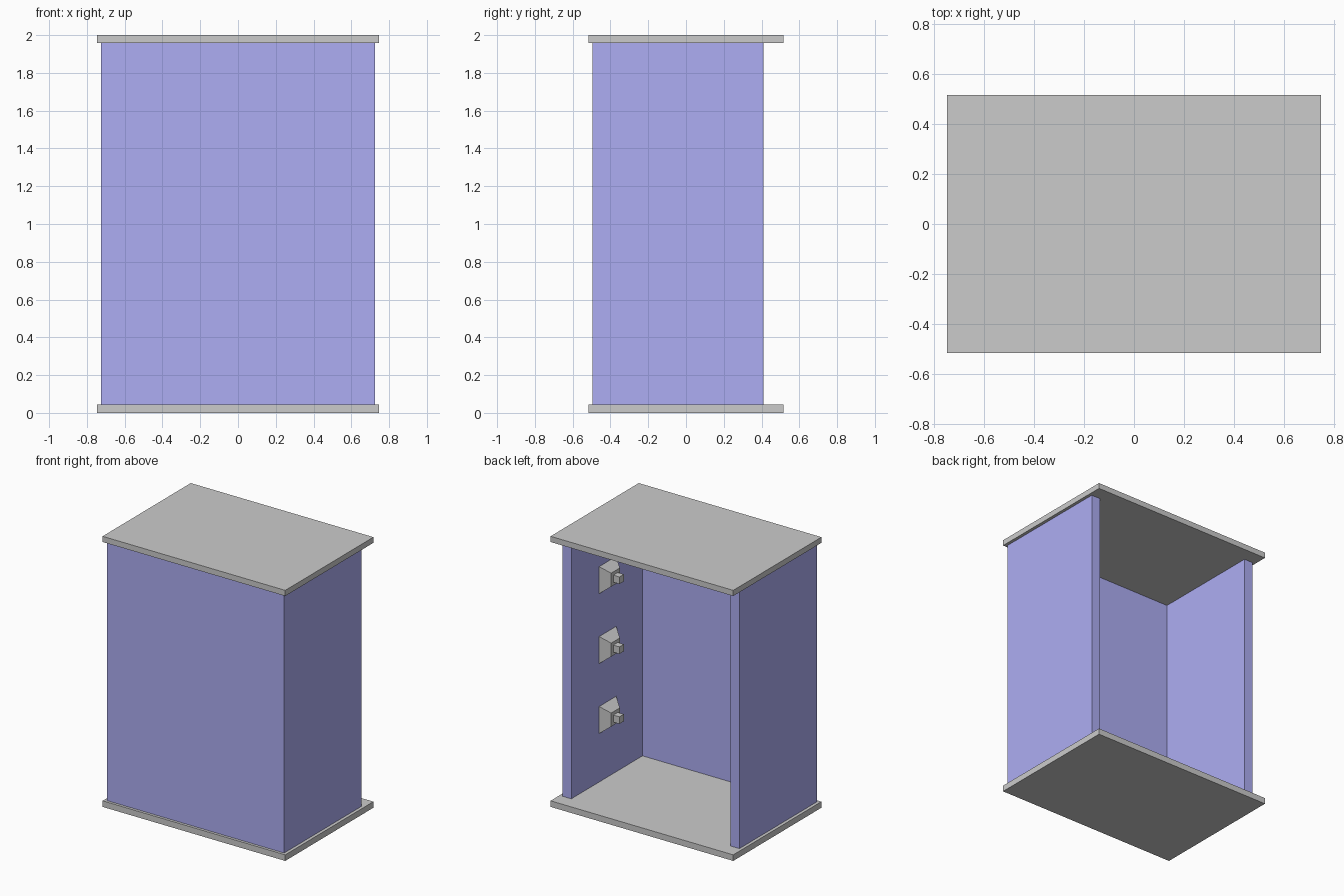
import bpy, bmesh

if "Cube" in bpy.data.objects:
    bpy.data.objects.remove(bpy.data.objects["Cube"])

blue = bpy.data.materials.new("blue_panel")
blue.diffuse_color = (0.42, 0.42, 0.9, 1)
blue.use_nodes = True
blue.node_tree.nodes["Principled BSDF"].inputs["Base Color"].default_value = blue.diffuse_color


def box(name, x, y, z, mat=None):
    """Box from (min, max) ranges on each axis."""
    bm = bmesh.new()
    bmesh.ops.create_cube(bm, size=1)
    for v in bm.verts:
        v.co = [r[0] if c < 0 else r[1] for c, r in zip(v.co, (x, y, z))]
    return finish(name, bm, mat)


def finish(name, bm, mat=None):
    me = bpy.data.meshes.new(name)
    bm.to_mesh(me)
    bm.free()
    ob = bpy.data.objects.new(name, me)
    bpy.context.collection.objects.link(ob)
    if mat:
        me.materials.append(mat)
    return ob


# Bottom and top plates
box("bottom_plate", (-0.747, 0.747), (-0.515, 0.515), (0, 0.045))
box("top_plate", (-0.747, 0.747), (-0.515, 0.515), (1.958, 2))

# Front panel and side walls, open at the back
W, T = 0.724, 0.073
FRONT, BACK = -0.495, 0.41
wall_z = (0.045, 1.958)
box("front_panel", (-W, W), (FRONT, FRONT + T), wall_z, blue)
box("left_wall", (-W, -W + T), (FRONT + T, BACK), wall_z, blue)
box("right_wall", (W - T, W), (FRONT + T, BACK), wall_z, blue)

# Tapered blocks with small pegs on the inside of the right wall
inner, yc, depth, peg = W - T, -0.015, 0.064, 0.05
for i, zc in enumerate((0.503, 1.02, 1.537), 1):
    bm = bmesh.new()
    bmesh.ops.create_cube(bm, size=1)
    for v in bm.verts:
        at_wall = v.co.x > 0
        s = 0.2 if at_wall else 0.1
        v.co = (inner if at_wall else inner - depth, yc + v.co.y * s, zc + v.co.z * s)
    finish(f"switch_base_{i}", bm)
    tip = inner - depth
    box(f"switch_peg_{i}", (tip - peg, tip), (yc - 0.026, yc + 0.026), (zc - 0.026, zc + 0.026))
